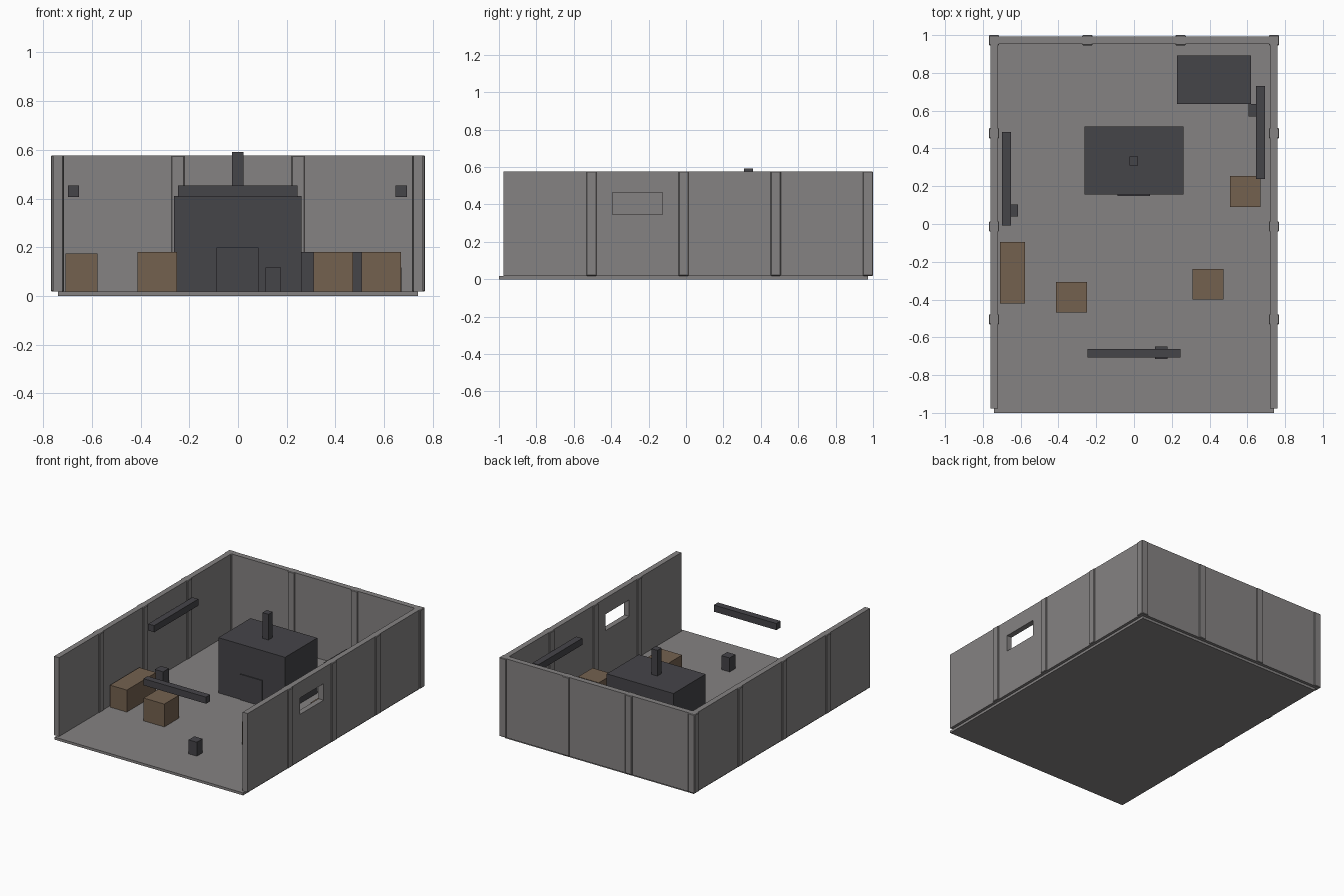
import bpy

if "Cube" in bpy.data.objects:
    bpy.data.objects.remove(bpy.data.objects["Cube"])


def material(name, rgb):
    m = bpy.data.materials.new(name)
    m.diffuse_color = (*rgb, 1)
    m.use_nodes = True
    m.node_tree.nodes["Principled BSDF"].inputs["Base Color"].default_value = m.diffuse_color
    return m


GREY = material("grey panel", (0.235, 0.225, 0.225))
DARK = material("dark metal", (0.060, 0.058, 0.066))
WOOD = material("brown wood", (0.175, 0.120, 0.078))


def box(name, x, y, z, mat, bevel=0):
    """Box from (min, max) ranges on each axis."""
    r = (x, y, z)
    bpy.ops.mesh.primitive_cube_add(size=1, location=[(a + b) / 2 for a, b in r])
    o = bpy.context.object
    o.name = name
    o.scale = [b - a for a, b in r]
    bpy.ops.object.transform_apply(location=False, rotation=False, scale=True)
    o.data.materials.append(mat)
    if bevel:
        m = o.modifiers.new("bevel", 'BEVEL')
        m.width, m.segments = bevel, 1
    return o


FLOOR, TOP = 0.018, 0.577
ZW = (FLOOR, TOP)

# floor slab
box("floor", (-0.74, 0.74), (-1, 0.972), (0, FLOOR), GREY)

# walls, open at the front
box("left_wall", (-0.76, -0.721), (-0.977, 0.99), ZW, GREY)
right_wall = box("right_wall", (0.721, 0.76), (-0.977, 0.99), ZW, GREY)
box("back_wall", (-0.721, 0.721), (0.954, 0.993), ZW, GREY)

# window opening in the right wall
cutter = box("window_cutter", (0.6, 0.9), (-0.393, -0.126), (0.347, 0.464), GREY)
cutter.hide_render = True
cut = right_wall.modifiers.new("window", 'BOOLEAN')
cut.object, cut.solver = cutter, 'EXACT'
bpy.context.view_layer.objects.active = right_wall
bpy.ops.object.modifier_apply(modifier="window")
bpy.data.objects.remove(cutter)

# pillars along the walls and at the back corners
P = 0.027
spots = [(s * 0.741, y) for s in (-1, 1) for y in (-0.505, -0.013, 0.480, 0.973)]
spots += [(-0.247, 0.973), (0.247, 0.973)]
for i, (px, py) in enumerate(spots):
    box(f"wall_pillar_{i + 1}", (px - P, px + P), (py - P, py + P), ZW, GREY, 0.004)

# central furnace with door and chimney
box("furnace", (-0.263, 0.261), (0.155, 0.516), (FLOOR, 0.41), DARK)
box("furnace_door", (-0.088, 0.084), (0.148, 0.157), (FLOOR, 0.20), DARK)
box("chimney", (-0.025, 0.022), (0.31, 0.357), (0.40, 0.592), DARK)

# low cabinet in the back corner
box("cabinet", (0.227, 0.62), (0.634, 0.893), (FLOOR, 0.18), DARK)

# hanging beams, each with a short post under it
ZB, ZP = (0.406, 0.453), (FLOOR, 0.117)
box("left_beam", (-0.699, -0.652), (-0.008, 0.486), ZB, DARK)
box("left_post", (-0.680, -0.615), (0.039, 0.104), ZP, DARK)
box("right_beam", (0.647, 0.694), (0.239, 0.731), ZB, DARK)
box("right_post", (0.606, 0.671), (0.569, 0.634), ZP, DARK)
box("front_beam", (-0.247, 0.245), (-0.708, -0.661), ZB, DARK)
box("front_post", (0.112, 0.177), (-0.714, -0.649), ZP, DARK)

# wooden crates
box("long_crate", (-0.709, -0.577), (-0.422, -0.094), (FLOOR, 0.174), WOOD)
for i, (cx, cy) in enumerate([(-0.331, -0.388), (0.392, -0.320), (0.588, 0.172)]):
    h = 0.081
    box(f"crate_{i + 1}", (cx - h, cx + h), (cy - h, cy + h), (FLOOR, 0.18), WOOD)
